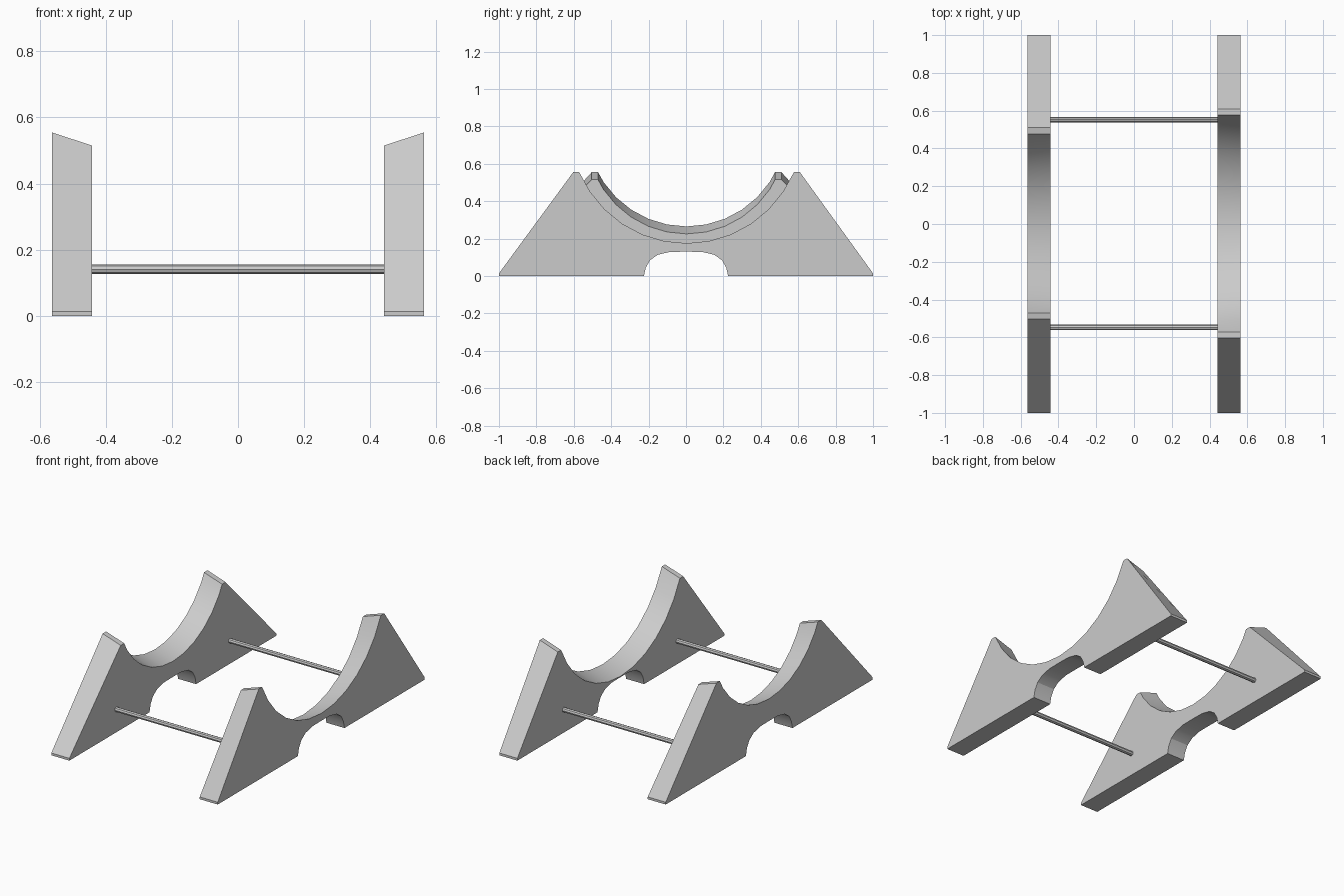
import bpy, bmesh, math

if "Cube" in bpy.data.objects:
    bpy.data.objects.remove(bpy.data.objects["Cube"])

DROP = 0.04   # the cradle and tips slope down towards the inner face
SHIFT = 0.003


def profile(radius, centre_z, tip_in, tip_out, drop):
    """Closed side outline as (y, z) points."""
    top = 0.555 - drop
    # arched foot cut-out, then base corners
    half_notch = [(0.225, 0), (0.215, 0.045), (0.192, 0.085), (0.15, 0.114), (0.085, 0.129)]
    notch = [(-y, z) for y, z in half_notch] + [(0, 0.13)] + half_notch[::-1]
    pts = [(-1, 0)] + notch + [(1, 0), (1, 0.014)]
    # flat tip, cradle arc, flat tip
    pts += [(tip_out + SHIFT, top), (tip_in + SHIFT, top)]
    for i in range(5, -6, -1):
        a = math.radians(11.25 * i)
        pts.append((radius * math.sin(a) + SHIFT, centre_z - drop - radius * math.cos(a)))
    pts += [(-tip_in + SHIFT, top), (-tip_out + SHIFT, top), (-1, 0.014)]
    return pts


def smooth(obj):
    bpy.ops.object.select_all(action='DESELECT')
    obj.select_set(True)
    bpy.context.view_layer.objects.active = obj
    bpy.ops.object.shade_smooth_by_angle(angle=math.radians(25))


def panel(name, side, *shape):
    """Join the outer and inner outlines into a solid panel."""
    bm = bmesh.new()
    outer = [bm.verts.new((side * 0.563, y, z)) for y, z in profile(*shape, 0)]
    inner = [bm.verts.new((side * 0.441, y, z)) for y, z in profile(*shape, DROP)]
    bm.faces.new(outer)
    bm.faces.new(inner[::-1])
    n = len(outer)
    for i in range(n):
        j = (i + 1) % n
        bm.faces.new((outer[j], outer[i], inner[i], inner[j]))
    bmesh.ops.recalc_face_normals(bm, faces=bm.faces)
    mesh = bpy.data.meshes.new(name)
    bm.to_mesh(mesh)
    bm.free()
    obj = bpy.data.objects.new(name, mesh)
    bpy.context.collection.objects.link(obj)
    smooth(obj)


# Cradle panels: the right one has the larger arc
panel("right_cradle_panel", 1, 0.62, 0.795, 0.574, 0.606)
panel("left_cradle_panel", -1, 0.534, 0.799, 0.473, 0.507)

# Cross rods between the panels
for name, y in (("front_rod", -0.547), ("back_rod", 0.552)):
    bpy.ops.mesh.primitive_cylinder_add(vertices=8, radius=0.0145, depth=0.9,
                                        location=(0, y, 0.141),
                                        rotation=(0, math.pi / 2, 0))
    bpy.context.object.name = name
